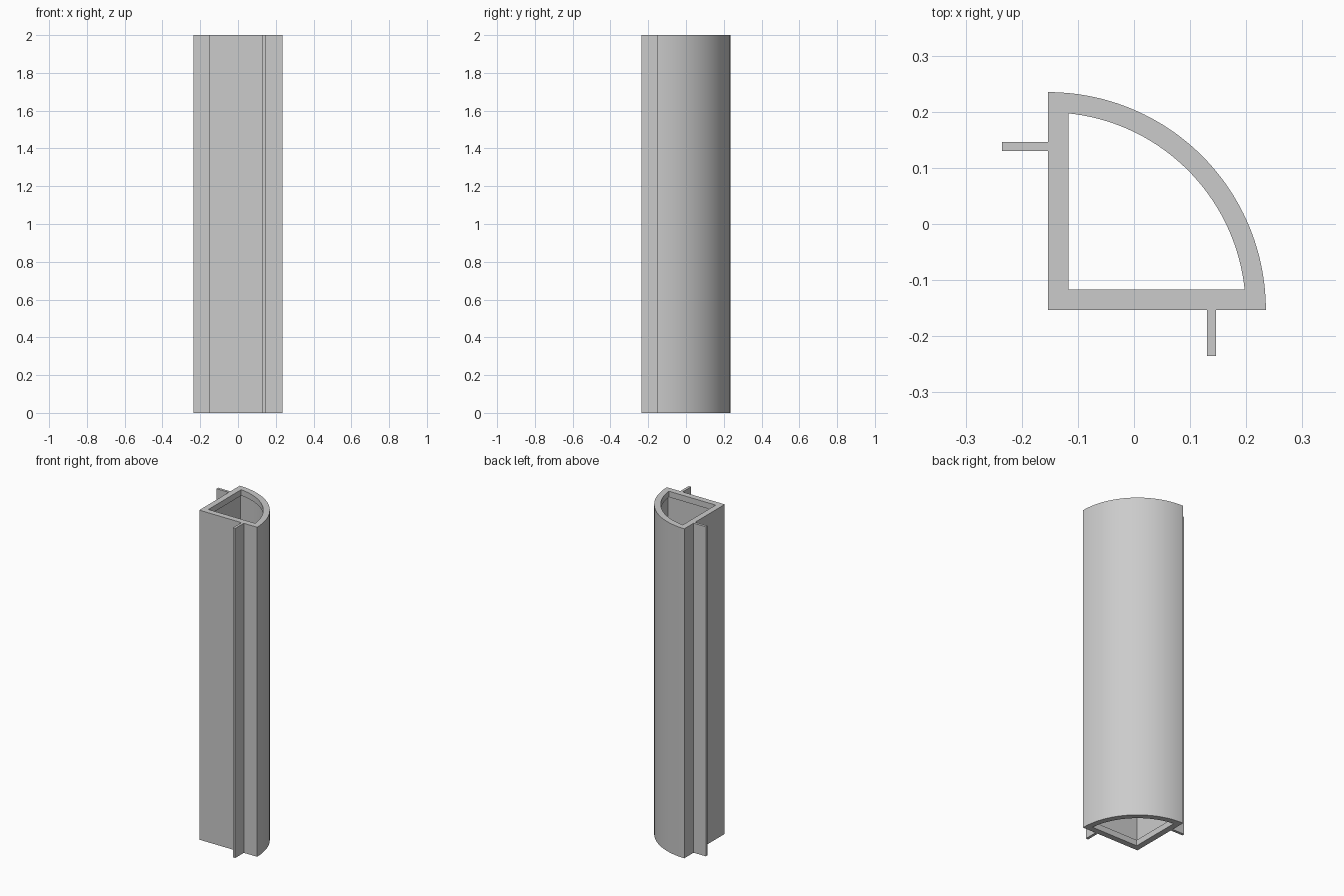
import bpy
import bmesh
from math import asin, cos, sin, pi
from mathutils import Vector

HEIGHT = 2.0
CORNER = -0.153     # square corner of the quarter-round, in x and y
RADIUS = 0.388
RIM = 0.036         # width and depth of the rim at both ends
WALL = 0.018        # wall thickness between the rims
STEPS = 48

default = bpy.data.objects.get("Cube")
if default:
    bpy.data.objects.remove(default)

grey = bpy.data.materials.new("plain grey")
grey.use_nodes = True
colour = (0.6, 0.6, 0.6, 1)
grey.diffuse_color = colour
grey.node_tree.nodes["Principled BSDF"].inputs["Base Color"].default_value = colour


def finish(bm, name):
    bmesh.ops.recalc_face_normals(bm, faces=bm.faces)
    mesh = bpy.data.meshes.new(name)
    bm.to_mesh(mesh)
    bm.free()
    mesh.materials.append(grey)
    obj = bpy.data.objects.new(name, mesh)
    bpy.context.collection.objects.link(obj)
    return obj


def quarter(bm, inset, z):
    """Ring of vertices for a quarter disc, inset evenly from the outside."""
    r = RADIUS - inset
    start = asin(inset / r)
    points = [(inset, inset)]
    for i in range(STEPS + 1):
        a = start + (pi / 2 - 2 * start) * i / STEPS
        points.append((r * cos(a), r * sin(a)))
    return [bm.verts.new((CORNER + x, CORNER + y, z)) for x, y in points]


# Hollow quarter-round body, with a thicker rim at each end
bm = bmesh.new()
section = [(0, 0), (0, HEIGHT), (RIM, HEIGHT), (RIM, HEIGHT - RIM),
           (WALL, HEIGHT - RIM), (WALL, RIM), (RIM, RIM), (RIM, 0)]
rings = [quarter(bm, inset, z) for inset, z in section]
for k, a in enumerate(rings):
    b = rings[(k + 1) % len(rings)]
    for i in range(len(a)):
        j = (i + 1) % len(a)
        bm.faces.new((a[i], a[j], b[j], b[i]))
body = finish(bm, "quarter_round_body")
bpy.context.view_layer.objects.active = body
body.select_set(True)
bpy.ops.object.shade_smooth_by_angle(angle=pi / 6)
body.select_set(False)


# Full-height mounting fins on the two flat walls
def fin(name, low, high):
    bm = bmesh.new()
    bmesh.ops.create_cube(bm, size=1)
    low, high = Vector((*low, 0)), Vector((*high, HEIGHT))
    bmesh.ops.scale(bm, vec=high - low, verts=bm.verts)
    bmesh.ops.translate(bm, vec=(low + high) / 2, verts=bm.verts)
    finish(bm, name)


near, far = 0.13, 0.146
tip, root = -0.235, CORNER + 0.002
fin("front_fin", (near, tip), (far, root))
fin("right_side_fin", (tip, near), (root, far))
